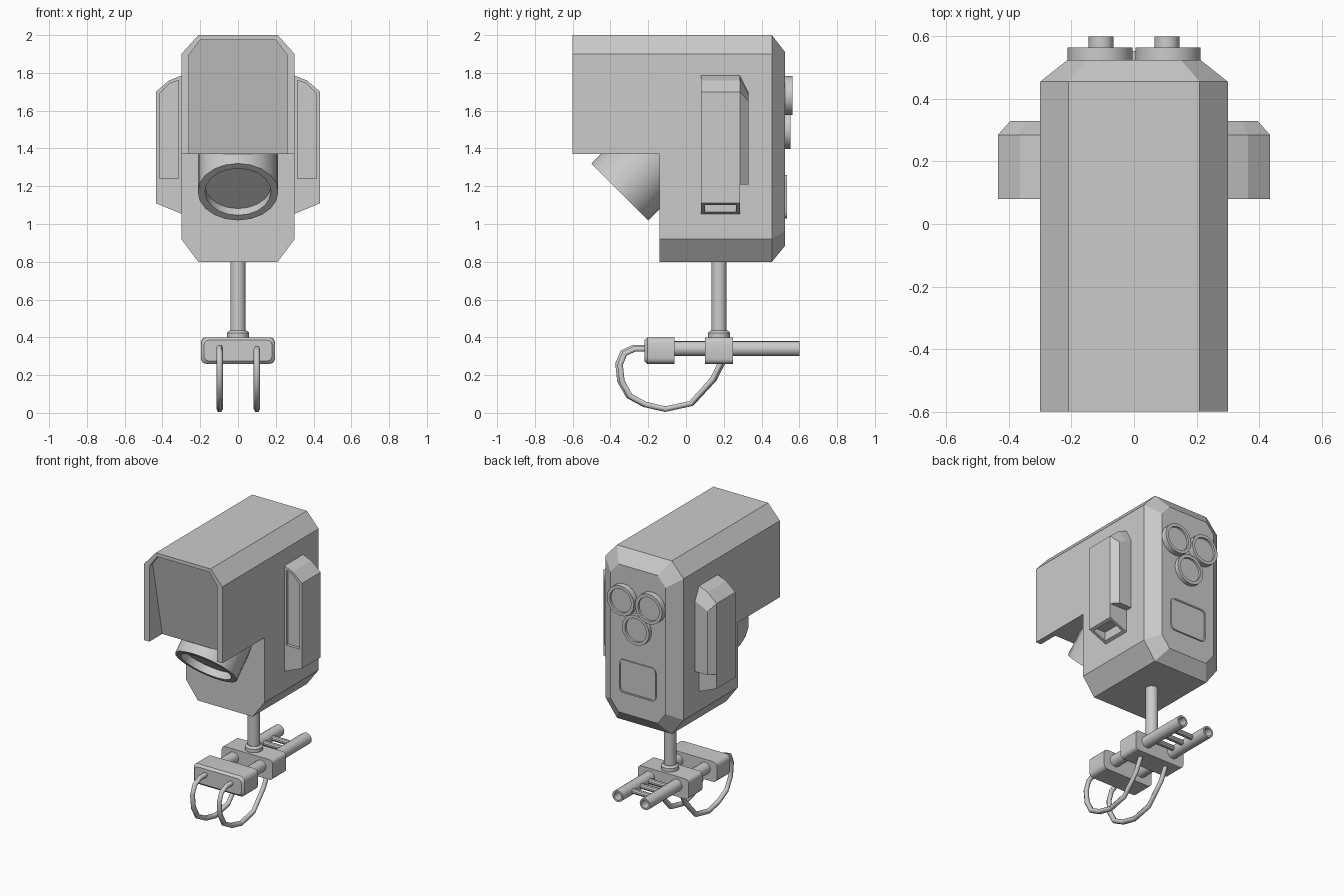
import bpy, bmesh, math
from mathutils import Vector

if "Cube" in bpy.data.objects:
    bpy.data.objects.remove(bpy.data.objects["Cube"])


def finish(name, bm, smooth=False):
    bmesh.ops.recalc_face_normals(bm, faces=bm.faces)
    me = bpy.data.meshes.new(name)
    bm.to_mesh(me)
    bm.free()
    ob = bpy.data.objects.new(name, me)
    bpy.context.collection.objects.link(ob)
    if smooth:
        bpy.ops.object.select_all(action='DESELECT')
        ob.select_set(True)
        bpy.context.view_layer.objects.active = ob
        bpy.ops.object.shade_smooth_by_angle(angle=math.radians(35))
    return ob


def loft(name, rings, smooth=False):
    bm = bmesh.new()
    vs = [[bm.verts.new(p) for p in r] for r in rings]
    n = len(vs[0])
    for a, b in zip(vs, vs[1:]):
        for i in range(n):
            j = (i + 1) % n
            bm.faces.new((a[i], a[j], b[j], b[i]))
    bm.faces.new(vs[0])
    bm.faces.new(vs[-1])
    return finish(name, bm, smooth)


def at_y(pts, y):
    return [(x, y, z) for x, z in pts]


def prism(name, pts, y0, y1, smooth=False):
    return loft(name, [at_y(pts, y0), at_y(pts, y1)], smooth)


def lathe(name, origin, axis, profile, segs=16):
    """profile: (radius, distance along axis)"""
    q = Vector((0, 0, 1)).rotation_difference(Vector(axis).normalized())
    o = Vector(origin)
    rings = []
    for r, d in profile:
        rings.append([o + q @ Vector((r * math.cos(2 * math.pi * i / segs),
                                      r * math.sin(2 * math.pi * i / segs), d))
                      for i in range(segs)])
    return loft(name, rings, True)


def rect(x0, x1, z0, z1):
    return [(x0, z0), (x1, z0), (x1, z1), (x0, z1)]


def rounded(x0, x1, z0, z1, r, n=3):
    pts = []
    for k, (cx, cz) in enumerate(rect(x0 + r, x1 - r, z0 + r, z1 - r)):
        for i in range(n + 1):
            a = math.pi + (k + i / n) * math.pi / 2
            pts.append((cx + r * math.cos(a), cz + r * math.sin(a)))
    return pts


def cut(ob, cutter):
    cutter.hide_render = True
    m = ob.modifiers.new("cut", 'BOOLEAN')
    m.operation = 'DIFFERENCE'
    m.solver = 'EXACT'
    m.object = cutter
    bpy.context.view_layer.objects.active = ob
    bpy.ops.object.modifier_apply(modifier=m.name)
    bpy.data.objects.remove(cutter)


def octagon(w, cw, z0, z1, c0, c1):
    return [(-cw, z0), (cw, z0), (w, z0 + c0), (w, z1 - c1),
            (cw, z1), (-cw, z1), (-w, z1 - c1), (-w, z0 + c0)]


# main housing with chamfered back
housing_outline = octagon(0.30, 0.21, 0.80, 2.0, 0.12, 0.10)
back_outline = octagon(0.212, 0.15, 0.885, 1.91, 0.08, 0.07)
housing = loft("housing", [at_y(housing_outline, -0.60), at_y(housing_outline, 0.455),
                           at_y(back_outline, 0.525)])
# step below the hood
cut(housing, prism("step_cutter", rect(-0.5, 0.5, 0.5, 1.37), -0.9, -0.14))
# sloping recessed front panel under the hood
recess = [(-0.26, 1.30), (0.26, 1.30), (0.26, 1.895), (0.20, 1.975), (-0.20, 1.975), (-0.26, 1.895)]
cut(housing, loft("recess_cutter", [at_y(recess, -0.7),
                                    [(x, -0.58 + 0.2 * (1.975 - z), z) for x, z in recess]]))

# lens tube pointing down and forward
lathe("lens_tube", (0, -0.35, 1.17), (0, 1, 1),
      [(0.175, 0.05), (0.175, 0), (0.213, 0), (0.213, 0.32)], 20)

# side pods
for side, s in (("right", 1), ("left", -1)):
    outer = [(s * x, z) for x, z in
             [(0.29, 1.05), (0.435, 1.11), (0.435, 1.70), (0.365, 1.76), (0.29, 1.79)]]
    pod = prism(side + "_pod", outer, 0.08, 0.285)
    slot = [(s * x, z) for x, z in
            [(0.315, 1.24), (0.415, 1.24), (0.415, 1.69), (0.36, 1.745), (0.315, 1.76)]]
    cut(pod, prism("slot_cutter", slot, 0.0, 0.10))
    cut(pod, prism("vent_cutter", rect(*sorted((s * 0.32, s * 0.415)), 0.95, 1.125), 0.10, 0.265))
    wedge = [(s * x, z) for x, z in
             [(0.29, 1.21), (0.435, 1.21), (0.435, 1.70), (0.365, 1.76), (0.29, 1.79)]]
    wedge_back = [(s * x, z) for x, z in
                  [(0.29, 1.21), (0.395, 1.21), (0.395, 1.65), (0.345, 1.68), (0.29, 1.70)]]
    loft(side + "_pod_back", [at_y(wedge, 0.285), at_y(wedge_back, 0.33)])

# round caps on the back
for name, x, z, h in (("left_cap", -0.108, 1.68, 0.565), ("right_cap", 0.108, 1.68, 0.565),
                      ("lower_cap", 0, 1.50, 0.553)):
    lathe(name, (x, 0.515, z), (0, 1, 0),
          [(0.104, 0), (0.104, h - 0.515), (0.082, h - 0.515), (0.082, h - 0.53)], 20)

# back hatch
loft("back_hatch", [at_y(rounded(-0.14, 0.14, 1.03, 1.26, 0.03), 0.52),
                    at_y(rounded(-0.14, 0.14, 1.03, 1.26, 0.03), 0.535),
                    at_y(rounded(-0.13, 0.13, 1.04, 1.25, 0.025), 0.535),
                    at_y(rounded(-0.13, 0.13, 1.04, 1.25, 0.025), 0.53)])

# pole and collar
lathe("pole", (0, 0.175, 0.38), (0, 0, 1), [(0.04, 0), (0.04, 0.43)])
lathe("pole_collar", (0, 0.175, 0.39), (0, 0, 1),
      [(0.058, 0), (0.058, 0.034), (0.045, 0.046)])

# clamp blocks
prism("rear_clamp", rounded(-0.195, 0.195, 0.26, 0.40, 0.025), 0.10, 0.25, True)
loft("front_clamp", [at_y(rounded(-0.18, 0.18, 0.275, 0.385, 0.025), -0.22),
                     at_y(rounded(-0.195, 0.195, 0.26, 0.40, 0.03), -0.205),
                     at_y(rounded(-0.195, 0.195, 0.26, 0.40, 0.03), -0.06)], True)

# rails with hollow ends, joined by rungs
for side, s in (("right", 1), ("left", -1)):
    lathe(side + "_rail", (s * 0.105, -0.12, 0.34), (0, 1, 0),
          [(0.04, 0), (0.04, 0.72), (0.028, 0.72), (0.028, 0.66)])
for i in range(3):
    lathe("rung_%d" % (i + 1), (-0.10, 0.30 + 0.09 * i, 0.34), (1, 0, 0),
          [(0.018, 0), (0.018, 0.20)], 10)

# hanging cables
path = [(-0.20, 0.345), (-0.28, 0.345), (-0.335, 0.32), (-0.36, 0.26), (-0.35, 0.17),
        (-0.305, 0.09), (-0.22, 0.045), (-0.11, 0.02), (0.03, 0.05), (0.15, 0.18), (0.20, 0.28)]
for side, x, k in (("left", -0.097, 1.0), ("right", 0.1, 0.96)):
    cu = bpy.data.curves.new(side + "_cable", 'CURVE')
    cu.dimensions = '3D'
    cu.bevel_depth = 0.017
    cu.bevel_resolution = 1
    cu.use_fill_caps = True
    sp = cu.splines.new('POLY')
    sp.points.add(len(path) - 1)
    for p, (y, z) in zip(sp.points, path):
        p.co = (x, -0.08 + (y + 0.08) * k, 0.02 + (z - 0.02) * (1 if k == 1 else 0.98), 1)
    bpy.context.collection.objects.link(bpy.data.objects.new(side + "_cable", cu))
